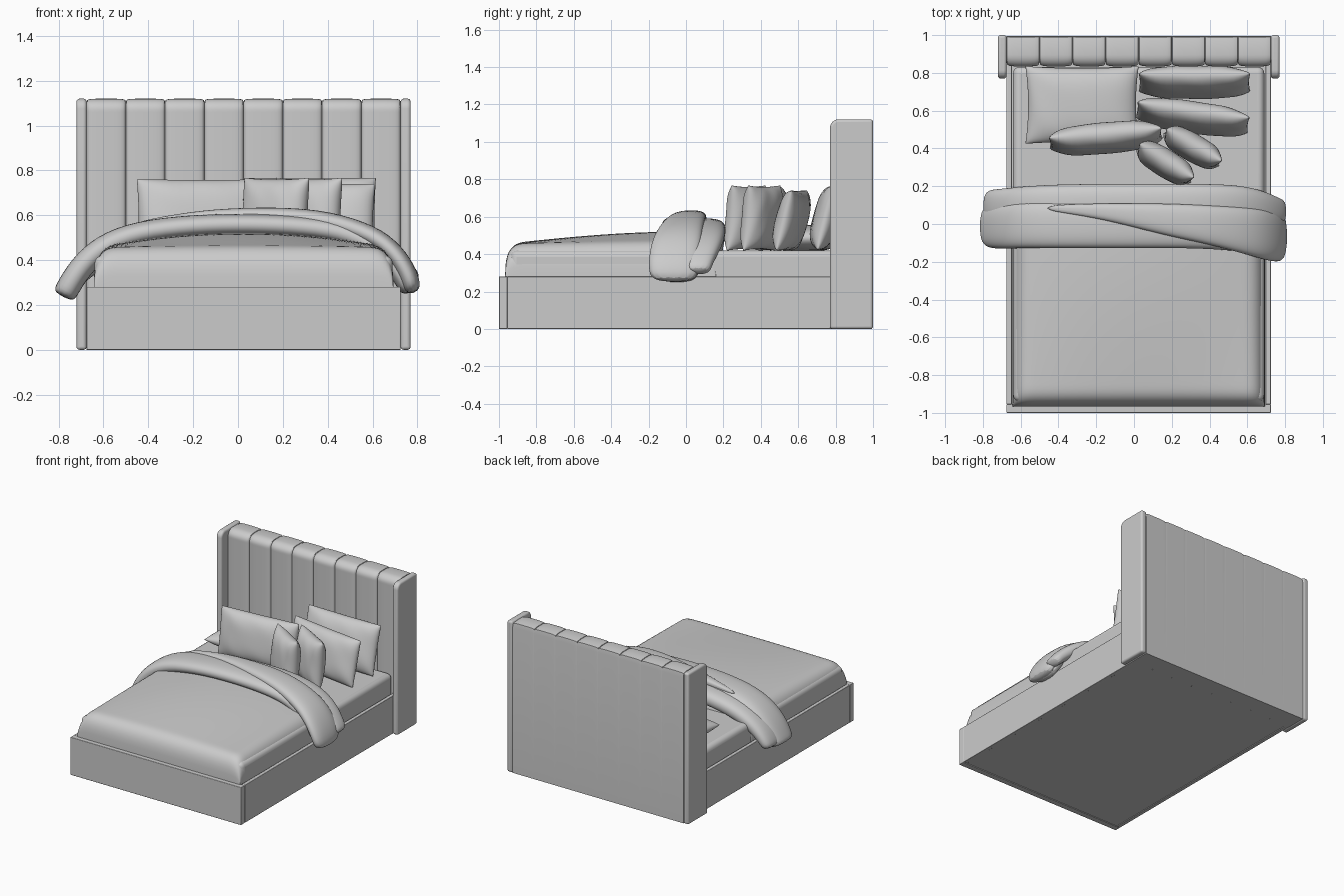
import bpy, bmesh
from math import sin, cos, pi, radians, copysign
from mathutils import Vector

if "Cube" in bpy.data.objects:
    bpy.data.objects.remove(bpy.data.objects["Cube"])

CX = 0.025   # the bed frame sits slightly right of the origin


def finish(name, verts, faces, bevel=0, subsurf=0, angle=40):
    me = bpy.data.meshes.new(name)
    me.from_pydata([tuple(v) for v in verts], [], faces)
    bm = bmesh.new()
    bm.from_mesh(me)
    bmesh.ops.remove_doubles(bm, verts=bm.verts, dist=1e-5)
    bmesh.ops.recalc_face_normals(bm, faces=bm.faces)
    bm.to_mesh(me)
    bm.free()
    ob = bpy.data.objects.new(name, me)
    bpy.context.collection.objects.link(ob)
    if bevel:
        m = ob.modifiers.new("bevel", 'BEVEL')
        m.width, m.segments, m.limit_method = bevel, 4, 'ANGLE'
    if subsurf:
        m = ob.modifiers.new("subsurf", 'SUBSURF')
        m.levels = m.render_levels = subsurf
    bpy.ops.object.select_all(action='DESELECT')
    ob.select_set(True)
    bpy.context.view_layer.objects.active = ob
    bpy.ops.object.shade_smooth_by_angle(angle=radians(angle))
    return ob


def grid_faces(nu, nv, off=0):
    """Quads joining nu rows of nv vertices."""
    return [(off + i * nv + j, off + i * nv + j + 1, off + (i + 1) * nv + j + 1, off + (i + 1) * nv + j)
            for i in range(nu - 1) for j in range(nv - 1)]


def box(name, x0, x1, y0, y1, z0, z1, bevel=0.004):
    v = [(x, y, z) for x in (x0, x1) for y in (y0, y1) for z in (z0, z1)]
    f = [(0, 1, 3, 2), (4, 6, 7, 5), (0, 4, 5, 1), (2, 3, 7, 6), (0, 2, 6, 4), (1, 5, 7, 3)]
    return finish(name, v, f, bevel)


# Bed base
box("front_board", CX - 0.70, CX + 0.70, -1.0, -0.955, 0, 0.28)
for side, s in (("left", -1), ("right", 1)):
    a, b = sorted((CX + s * 0.70, CX + s * 0.672))
    box(side + "_rail", a, b, -0.955, 0.86, 0, 0.28)
box("base_panel", CX - 0.672, CX + 0.672, -0.955, 0.86, 0.005, 0.03, 0)

# Headboard wings with a rounded upper front corner
R = 0.045
prof = [(1.0, 0), (1.0, 1.12)]
prof += [(0.77 + R - R * sin(t * pi / 12), 1.12 - R + R * cos(t * pi / 12)) for t in range(7)]
prof += [(0.77, 0)]
n = len(prof)
for side, s in (("left", -1), ("right", 1)):
    v = [(CX + s * x, y, z) for x in (0.70, 0.745) for y, z in prof]
    f = [(i, (i + 1) % n, n + (i + 1) % n, n + i) for i in range(n)]
    f += [tuple(range(n)), tuple(range(n, 2 * n))]
    finish(side + "_wing", v, f, 0.014)

# Channelled headboard: scalloped sheet, bulging along the profile normals
path = [((0.86, z), (-1, 0)) for z in (0, 0.3, 0.6, 0.9, 1.06)]
path += [((0.895 - 0.035 * cos(a), 1.07 + 0.035 * sin(a)), (-cos(a), sin(a)))
         for a in [k * pi / 12 for k in range(7)]]
path += [((0.95, 1.105), (0, 1)), ((0.99, 1.10), (0, 0.8)), ((0.995, 1.08), (0, 0)), ((0.995, 0), (0, 0))]
STEPS = 12
rows = []
for c in range(8):
    for k in range(STEPS + 1):
        t = k / STEPS
        bulge = (1 - abs(2 * t - 1) ** 3) ** 0.6
        x = CX - 0.70 + 0.175 * (c + 0.5 - 0.5 * cos(pi * t))
        for (y, z), (ny, nz) in path:
            rows.append((x, y + ny * 0.026 * bulge, z + nz * 0.015 * bulge))
m = len(path)
nr = 8 * (STEPS + 1)
faces = grid_faces(nr, m) + [tuple(range(m)), tuple(range((nr - 1) * m, nr * m))]
faces += [(i * m, (i + 1) * m, (i + 2) * m - 1, (i + 1) * m - 1) for i in range(nr - 1)]
finish("channelled_headboard", rows, faces, angle=50)

# Mattress
box("mattress", CX - 0.665, CX + 0.665, -0.94, 0.832, 0.2, 0.42, 0.035)


# Domed duvet with soft rolled edges
def spaced(a, b, n):
    return [(a + b) / 2 - (b - a) / 2 * cos(pi * i / n) for i in range(n + 1)]


def roll(d):
    q = max(0, 1 - d / 0.12)
    return max(0, 1 - q ** 3) ** (1 / 3)


N = 48
X0, X1, Y0, Y1 = CX - 0.668, CX + 0.668, -0.967, 0.16
v = []
for x in spaced(X0, X1, N):
    for y in spaced(Y0, Y1, N):
        xn = (x - CX) / 0.668
        h = 0.18 + 0.065 * (1 - xn * xn) * sin(pi / 2 * min(1, (y - Y0) / 0.95))
        e = roll(min(x - X0, X1 - x)) * roll(min(y - Y0, Y1 - y))
        v.append((x, y, 0.275 + h * e))
finish("duvet", v, grid_faces(N + 1, N + 1), angle=80)


# Folded throw: flattened tubes draped across the bed
def drape(name, stations, sides=14):
    v, f = [], []
    for i, (x, z, y0, y1, th) in enumerate(stations):
        a, b = stations[max(0, i - 1)], stations[min(len(stations) - 1, i + 1)]
        d = Vector((b[0] - a[0], 0, b[1] - a[1])).normalized()
        nrm = Vector((-d.z, 0, d.x))
        for k in range(sides):
            t = 2 * pi * k / sides
            c, s = cos(t), sin(t)
            w = copysign(abs(c) ** 0.75, c) * (y1 - y0) / 2
            v.append(Vector((x, (y0 + y1) / 2 + w, z)) + nrm * (copysign(abs(s) ** 0.8, s) * th))
    for i in range(len(stations) - 1):
        for k in range(sides):
            k2 = (k + 1) % sides
            f.append((i * sides + k, i * sides + k2, (i + 1) * sides + k2, (i + 1) * sides + k))
    f += [tuple(range(sides)), tuple(range((len(stations) - 1) * sides, len(stations) * sides))]
    finish(name, v, f, subsurf=2, angle=60)


drape("throw_front_layer", [
    (-0.78, 0.235, -0.11, 0.09, 0.05), (-0.765, 0.265, -0.13, 0.10, 0.055), (-0.70, 0.375, -0.135, 0.11, 0.055),
    (-0.60, 0.465, -0.13, 0.12, 0.055), (-0.45, 0.525, -0.13, 0.12, 0.052), (-0.2, 0.555, -0.13, 0.12, 0.05),
    (0.05, 0.56, -0.13, 0.12, 0.05), (0.3, 0.55, -0.13, 0.11, 0.05), (0.5, 0.52, -0.14, 0.10, 0.05),
    (0.65, 0.435, -0.16, 0.09, 0.05), (0.735, 0.33, -0.17, 0.08, 0.045), (0.765, 0.25, -0.16, 0.06, 0.04)])
drape("throw_folded_layer", [
    (-0.47, 0.555, 0.07, 0.10, 0.015), (-0.2, 0.59, 0.03, 0.11, 0.03), (0, 0.597, -0.02, 0.11, 0.037),
    (0.2, 0.597, -0.07, 0.11, 0.04), (0.4, 0.58, -0.11, 0.10, 0.042), (0.6, 0.515, -0.165, 0.09, 0.045),
    (0.7, 0.435, -0.195, 0.08, 0.045), (0.765, 0.33, -0.205, 0.07, 0.045), (0.78, 0.25, -0.19, 0.06, 0.04)])
drape("throw_back_layer", [
    (-0.775, 0.25, 0.02, 0.17, 0.035), (-0.755, 0.29, 0.0, 0.185, 0.045), (-0.68, 0.38, 0.0, 0.19, 0.055),
    (-0.5, 0.485, 0.0, 0.21, 0.06), (-0.2, 0.525, 0.0, 0.215, 0.06), (0.1, 0.535, 0.0, 0.215, 0.06),
    (0.35, 0.53, 0.0, 0.215, 0.06), (0.55, 0.49, 0.0, 0.21, 0.055), (0.68, 0.42, 0.0, 0.18, 0.05),
    (0.76, 0.345, 0.0, 0.14, 0.04), (0.79, 0.30, 0.0, 0.13, 0.035)])


# Pillows: two puffed sheets meeting at a pointed seam
def pillow(name, loc, w, h, thick, tilt, yaw, n=24, dent=0.05):
    v = []
    for s in (-1, 1):
        for a in spaced(-1, 1, n):
            for b in spaced(-1, 1, n):
                puff = max(0, (1 - a ** 4) * (1 - b ** 4)) ** 0.5
                puff *= 1 - 0.22 * (a * a + b * b) / 2
                wr = 0.003 * sin(9 * a + 5 * b) * (a * a + b * b) * puff
                v.append((w / 2 * a * (1 - dent * (1 - b * b)), s * thick / 2 * puff + wr,
                          h / 2 * b * (1 - dent * (1 - a * a))))
    f = grid_faces(n + 1, n + 1) + grid_faces(n + 1, n + 1, (n + 1) ** 2)
    ob = finish(name, v, f, angle=75)
    ob.location = loc
    ob.rotation_euler = (radians(tilt), 0, radians(yaw))


pillow("flat_pillow", (-0.275, 0.63, 0.485), 0.60, 0.41, 0.14, -90, 0)
pillow("left_upright_pillow", (-0.15, 0.455, 0.59), 0.60, 0.345, 0.15, -9, 5, dent=0.02)
pillow("right_back_pillow", (0.32, 0.75, 0.595), 0.59, 0.355, 0.14, -15, 0, dent=0.02)
pillow("right_middle_pillow", (0.31, 0.565, 0.58), 0.60, 0.33, 0.14, -14, -8, dent=0.02)
pillow("front_cushion", (0.165, 0.322, 0.593), 0.34, 0.35, 0.14, -5, -32)
pillow("second_cushion", (0.31, 0.405, 0.593), 0.34, 0.35, 0.14, -5, -30)
